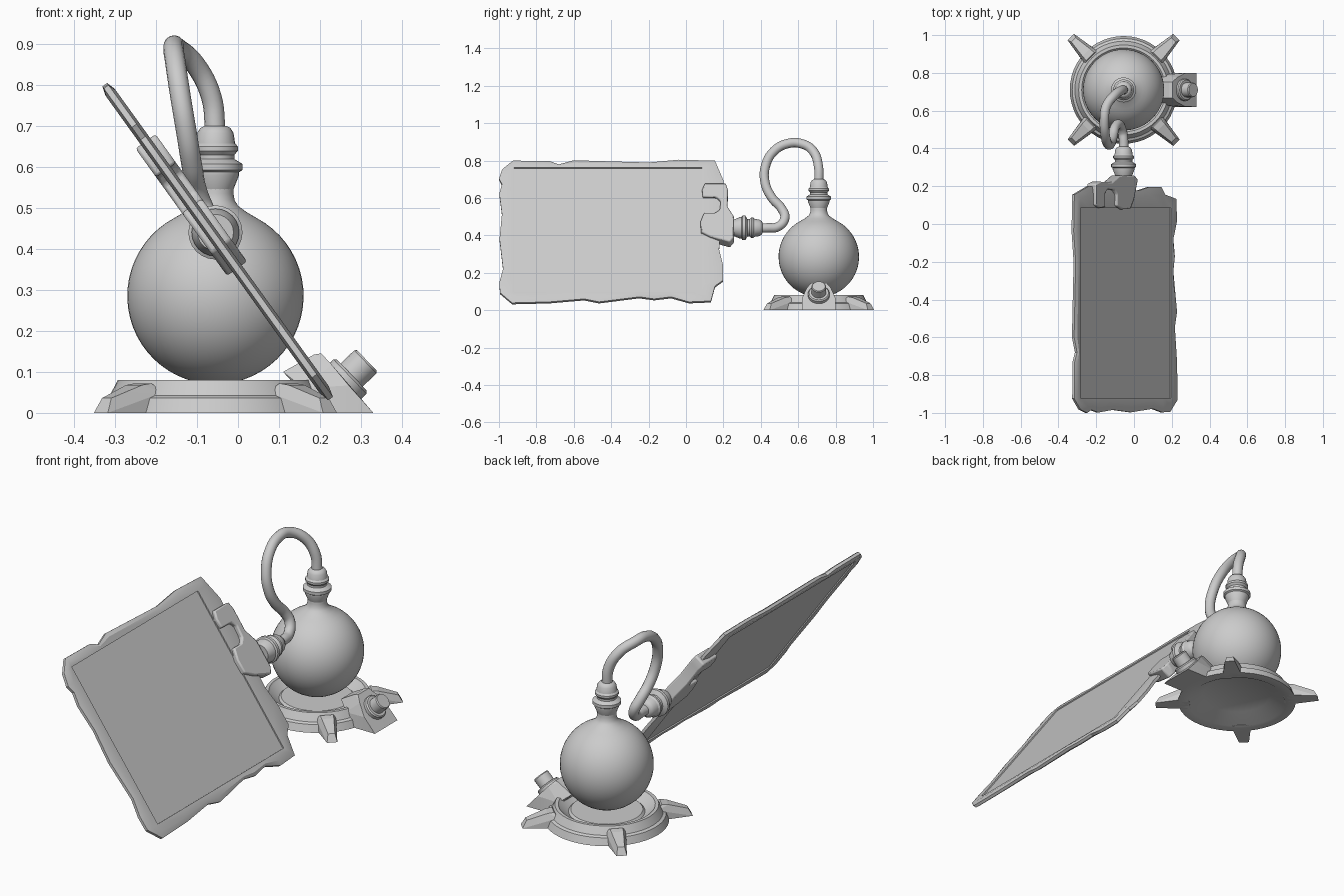
import bpy, bmesh, math
from mathutils import Vector, Matrix

if "Cube" in bpy.data.objects:
    bpy.data.objects.remove(bpy.data.objects["Cube"])

CX, CY = -0.055, 0.71            # axis of the round base and the ball


def finish(name, bm, angle=30):
    bmesh.ops.remove_doubles(bm, verts=bm.verts, dist=1e-4)
    bmesh.ops.recalc_face_normals(bm, faces=bm.faces)
    me = bpy.data.meshes.new(name)
    bm.to_mesh(me)
    bm.free()
    me.shade_smooth()
    me.set_sharp_from_angle(angle=math.radians(angle))
    ob = bpy.data.objects.new(name, me)
    bpy.context.collection.objects.link(ob)
    return ob


def lathe(name, profile, loc, axis=(0, 0, 1), segs=32, angle=30):
    """Spin (radius, height) points about an axis."""
    m = Matrix.Translation(loc) @ Vector((0, 0, 1)).rotation_difference(Vector(axis)).to_matrix().to_4x4()
    bm = bmesh.new()
    vs = [bm.verts.new((r, 0, h)) for r, h in profile]
    edges = [bm.edges.new(p) for p in zip(vs, vs[1:])]
    bmesh.ops.spin(bm, geom=vs + edges, cent=(0, 0, 0), axis=(0, 0, 1),
                   angle=math.tau, steps=segs, use_duplicate=False)
    bm.transform(m)
    return finish(name, bm, angle)


def hull(name, points, matrix):
    bm = bmesh.new()
    for p in points:
        bm.verts.new(p)
    bmesh.ops.convex_hull(bm, input=bm.verts)
    bmesh.ops.dissolve_limit(bm, angle_limit=0.02, verts=bm.verts, edges=bm.edges)
    bm.transform(matrix)
    return finish(name, bm, 10)


def mirrored(points):
    return [(x, s * w, z) for x, w, z in points for s in (-1, 1)]


# Base dish
lathe("base_dish", [(0, .055), (.165, .055), (.175, .045), (.215, .072), (.222, .08),
                    (.238, .08), (.258, .042), (.272, .036), (.285, .0), (.235, .0),
                    (.165, .04), (0, .04)], (CX, CY, 0), segs=48)

# Four diagonal feet
foot = mirrored([(.23, .05, 0), (.23, .048, .05), (.25, .03, .072), (.28, .028, .068),
                 (.375, .016, .036), (.395, .024, 0)])
for i in range(4):
    hull(f"foot_{i + 1}", foot, Matrix.Translation((CX, CY, 0)) @
         Matrix.Rotation(math.radians(45 + 90 * i), 4, 'Z'))

# Side valve: wedge block with collar and knob
hull("valve_block", mirrored([(.33, .09, 0), (.27, .088, .067), (.228, .065, .118), (.203, .042, .145),
                              (.185, .042, .142), (.11, .045, .10), (.16, .08, .06), (.20, .09, 0)]),
     Matrix.Translation((0, CY, 0)))
lathe("valve_knob", [(0, -.03), (.058, -.03), (.058, .018), (.052, .024), (.039, .024),
                     (.039, .07), (.035, .075), (0, .075)],
      (.26, CY, .076), (.72, 0, .69), 20)

# Ball with flared neck
arc = [(.215 * math.sin(a), .285 - .215 * math.cos(a))
       for a in (math.radians(152 * i / 24) for i in range(25))]
lathe("ball", arc + [(.075, .490), (.055, .505), (.047, .518), (.044, .535), (.044, .56), (0, .56)],
      (CX, CY, 0), segs=48)

# Hose couplings, heights run from the fixed end to the hose end
coupling = [(0, 0), (.044, 0), (.058, .035), (.058, .042), (.066, .047), (.066, .062),
            (.046, .074), (.046, .084), (.055, .094), (.055, .104), (.048, .112),
            (.044, .138), (.036, .15), (.026, .155), (0, .155)]
lathe("ball_coupling", coupling, (CX, CY, .545), segs=24)
lathe("clamp_coupling", coupling, (CX, .255, .44), (0, 1, 0), 24)

# Looping hose
path = [(CX, .71, .68), (-.065, .708, .77), (-.105, .68, .85), (-.148, .62, .889), (-.157, .55, .892),
        (-.152, .47, .85), (-.14, .425, .77), (-.125, .423, .68), (-.112, .46, .60),
        (-.10, .513, .54), (-.08, .528, .49), (-.062, .49, .445), (CX, .44, .44), (CX, .38, .44)]
cu = bpy.data.curves.new("hose", 'CURVE')
cu.dimensions = '3D'
cu.bevel_depth = .025
cu.bevel_resolution = 5
cu.resolution_u = 6
sp = cu.splines.new('BEZIER')
sp.bezier_points.add(len(path) - 1)
for bp, p in zip(sp.bezier_points, path):
    bp.co = p
    bp.handle_left_type = bp.handle_right_type = 'AUTO'
hose = bpy.data.objects.new("hose", cu)
bpy.context.collection.objects.link(hose)

# Tilted plane shared by the panel and its clamp
NORMAL = Vector((.811, 0, .585))


def on_plane(y, z, t):
    return Vector((-.325 + (.80 - z) * .72, y, z)) + NORMAL * t


# Slab panel with ragged frame and recessed faces on both sides
outline = [(-.925, .795), (-.73, .793), (-.68, .775), (-.60, .797), (-.20, .785), (-.04, .80),
           (.155, .795), (.17, .76), (.20, .69), (.187, .46), (.177, .32), (.197, .24), (.197, .155),
           (.155, .125), (.133, .045), (.016, .04), (-.08, .067), (-.17, .056), (-.25, .067),
           (-.465, .04), (-.545, .056), (-.73, .04), (-.93, .035), (-.995, .09), (-.997, .147),
           (-.978, .217), (-.997, .377), (-.984, .51), (-.998, .618), (-.984, .67), (-1.0, .70), (-.982, .75)]
inner = [(min(max(y, -.92), .085), min(max(z, .09), .755)) for y, z in outline]


def ring(bm, k, t):
    return [bm.verts.new(on_plane(a[0] + (b[0] - a[0]) * k, a[1] + (b[1] - a[1]) * k, t))
            for a, b in zip(outline, inner)]


bm = bmesh.new()
loops = [ring(bm, k, t) for k, t in ((1, -.006), (1, -.012), (.4, -.014), (0, -.007),
                                     (0, .007), (.4, .014), (1, .012), (1, .006))]
n = len(outline)
for a, b in zip(loops, loops[1:]):
    for i in range(n):
        j = (i + 1) % n
        bm.faces.new((a[i], a[j], b[j], b[i]))
bmesh.ops.remove_doubles(bm, verts=bm.verts, dist=1e-4)
bmesh.ops.holes_fill(bm, edges=[e for e in bm.edges if e.is_boundary], sides=0)
finish("panel", bm, 25)

# Hooked clamp gripping the panel edge
hook = [(.086, .63), (.10, .662), (.213, .662), (.224, .63), (.222, .54), (.257, .485), (.257, .375),
        (.235, .35), (.134, .378), (.08, .405), (.078, .46), (.096, .505), (.155, .505), (.18, .522),
        (.186, .57), (.165, .59), (.09, .592)]
bm = bmesh.new()
face = bm.faces.new([bm.verts.new(on_plane(y, z, -.03)) for y, z in hook])
ext = bmesh.ops.extrude_face_region(bm, geom=[face])
bmesh.ops.translate(bm, vec=NORMAL * .06, verts=[v for v in ext["geom"] if isinstance(v, bmesh.types.BMVert)])
if not any(f is face for f in bm.faces) and face.is_valid is False:
    bmesh.ops.holes_fill(bm, edges=[e for e in bm.edges if e.is_boundary], sides=0)
clamp = finish("clamp", bm)
bev = clamp.modifiers.new("bevel", 'BEVEL')
bev.width = .007
bev.segments = 2
bev.limit_method = 'ANGLE'
